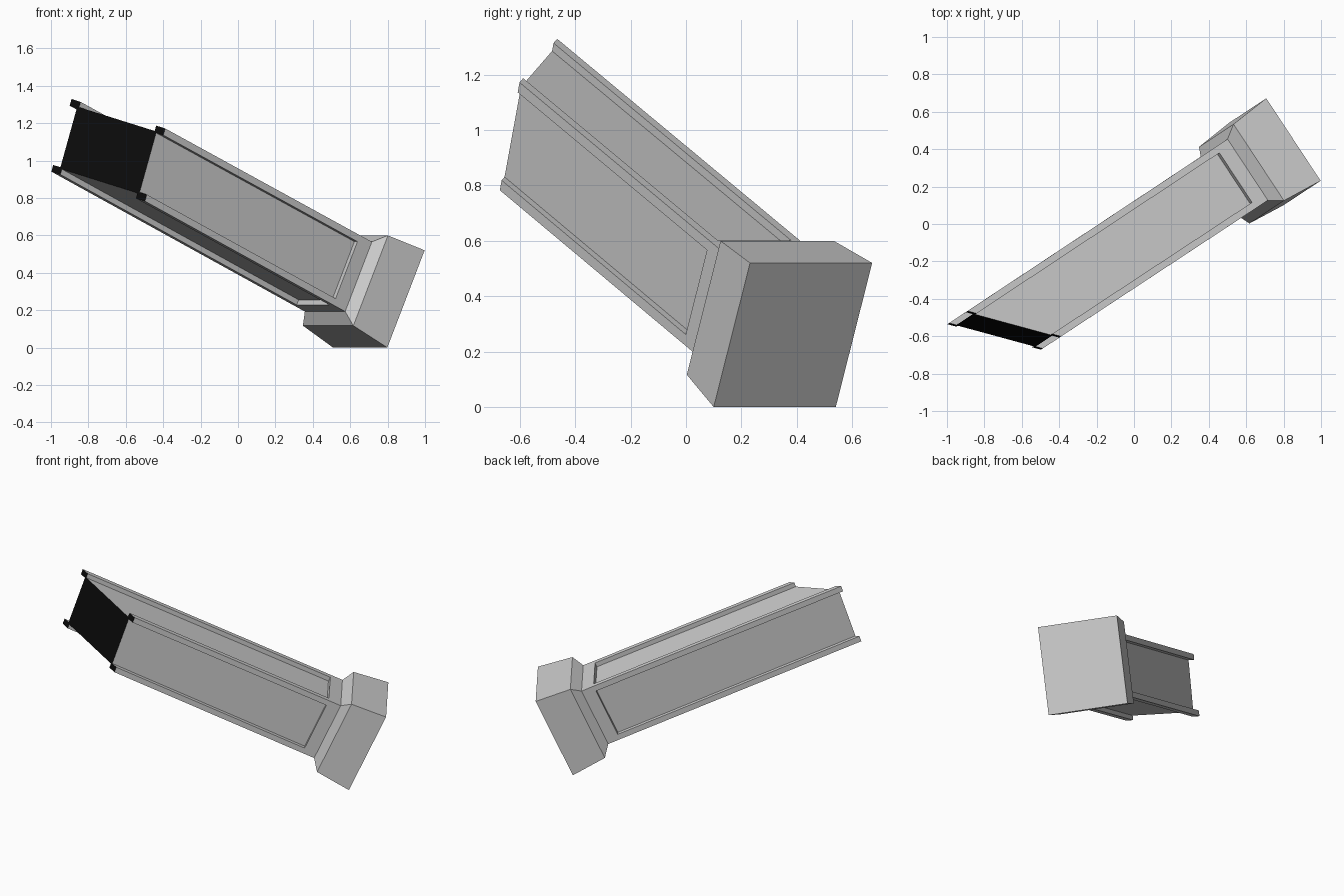
import bpy, bmesh
from mathutils import Matrix, Vector

if "Cube" in bpy.data.objects:
    bpy.data.objects.remove(bpy.data.objects["Cube"])

bm = bmesh.new()

# Square sections along the pillar: (height, half width x, half width y)
sections = [(0, .264, .286), (.235, .245, .2655), (.285, .196, .205),
            (.332, .196, .205), (2.5, .194, .203)]
rings = [[bm.verts.new((sx * x, sy * y, h))
          for sx, sy in ((-1, -1), (1, -1), (1, 1), (-1, 1))]
         for h, x, y in sections]
bm.faces.new(rings[0][::-1])
bm.faces.new(rings[-1])
shaft_sides = []
for lower, upper in zip(rings, rings[1:]):
    shaft_sides = [bm.faces.new((lower[i], lower[(i + 1) % 4],
                                 upper[(i + 1) % 4], upper[i])) for i in range(4)]
bm.normal_update()

# Recessed panel on each side of the shaft
bmesh.ops.inset_individual(bm, faces=shaft_sides, thickness=.053)
bmesh.ops.inset_individual(bm, faces=shaft_sides, thickness=0, depth=-.03)

# Slanted break across the shaft, closed with a dark face
cut = bmesh.ops.bisect_plane(bm, geom=bm.verts[:] + bm.edges[:] + bm.faces[:],
                             plane_co=(0, 0, 1.907), plane_no=(.97, -.11, 1),
                             clear_outer=True)
rim = [e for e in cut['geom_cut'] if isinstance(e, bmesh.types.BMEdge)]
cap = bmesh.ops.edgenet_fill(bm, edges=rim)['faces']
for f in cap:
    f.material_index = 1
bmesh.ops.recalc_face_normals(bm, faces=bm.faces[:])

# Tilt the pillar into its fallen pose
axis = Vector((-.758, -.5, .417)).normalized()
side = Vector((.55, -.835, 0)).normalized()
up = axis.cross(side).normalized()
side = up.cross(axis)
pose = Matrix((side, up, axis)).transposed().to_4x4()
pose.translation = (.755, .3925, .26)
bm.transform(pose)

# Rest on the ground, centred
lo = [min(v.co[i] for v in bm.verts) for i in range(3)]
hi = [max(v.co[i] for v in bm.verts) for i in range(3)]
bmesh.ops.translate(bm, verts=bm.verts[:],
                    vec=(-(lo[0] + hi[0]) / 2, -(lo[1] + hi[1]) / 2, -lo[2]))

mesh = bpy.data.meshes.new("broken_pillar")
bm.to_mesh(mesh)
bm.free()
for name, c in (("stone", .6), ("break_dark", .003)):
    mat = bpy.data.materials.new(name)
    mat.diffuse_color = (c, c, c, 1)
    mat.use_nodes = True
    mat.node_tree.nodes["Principled BSDF"].inputs["Base Color"].default_value = mat.diffuse_color
    mesh.materials.append(mat if name == "break_dark" else None)
bpy.context.collection.objects.link(bpy.data.objects.new("broken_pillar", mesh))
